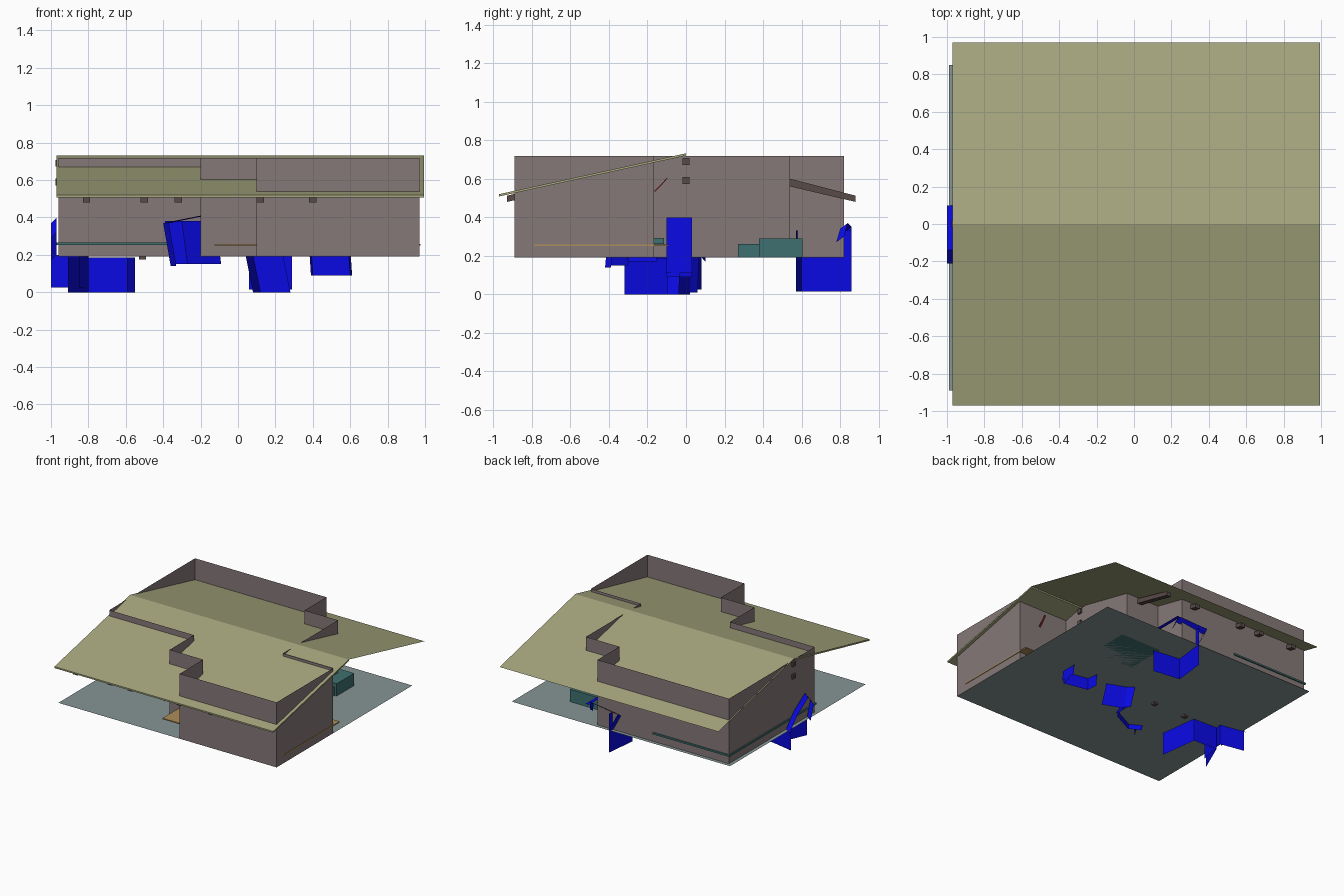
import bpy
from mathutils import Vector

if "Cube" in bpy.data.objects:
    bpy.data.objects.remove(bpy.data.objects["Cube"])


def material(name, rgb):
    m = bpy.data.materials.new(name)
    m.diffuse_color = (*rgb, 1)
    m.use_nodes = True
    m.node_tree.nodes["Principled BSDF"].inputs["Base Color"].default_value = m.diffuse_color
    return m


WALL = material("wall_mauve", (0.24, 0.19, 0.19))
ROOF = material("roof_olive", (0.38, 0.38, 0.21))
FLOOR = material("floor_grey", (0.24, 0.30, 0.30))
BLUE = material("chair_blue", (0.003, 0.003, 0.75))
TEAL = material("sofa_teal", (0.05, 0.16, 0.16))
WOOD = material("wood_orange", (0.42, 0.27, 0.10))
BEAM = material("beam_brown", (0.10, 0.07, 0.065))
RED = material("brace_red", (0.4, 0.02, 0.02))


def add_mesh(name, verts, faces, mat):
    me = bpy.data.meshes.new(name)
    me.from_pydata(verts, [], faces)
    me.materials.append(mat)
    ob = bpy.data.objects.new(name, me)
    bpy.context.collection.objects.link(ob)
    return ob


def box(name, lo, hi, mat):
    (a, b, c), (d, e, f) = lo, hi
    return prism(name, [(b, c), (e, c), (e, f), (b, f)], a, d, mat)


def prism(name, profile, x0, x1, mat):
    """Extrude a (y, z) profile along x."""
    n = len(profile)
    v = [(x, y, z) for x in (x0, x1) for y, z in profile]
    f = [(i, (i + 1) % n, n + (i + 1) % n, n + i) for i in range(n)]
    f += [tuple(reversed(range(n))), tuple(range(n, 2 * n))]
    return add_mesh(name, v, f, mat)


def ribbon(name, pts, z0, z1, mat, closed=False, lean=(0, 0)):
    """Thin upright sheet along an (x, y) path."""
    n = len(pts)
    v = [(x, y, z0) for x, y in pts] + [(x + lean[0], y + lean[1], z1) for x, y in pts]
    f = [(i, (i + 1) % n, n + (i + 1) % n, n + i) for i in range(n if closed else n - 1)]
    return add_mesh(name, v, f, mat)


def strip(name, pts, offset, mat):
    """Narrow sheet along a 3D path, widened by an offset vector."""
    n = len(pts)
    o = Vector(offset)
    v = [Vector(p) for p in pts] + [Vector(p) + o for p in pts]
    return add_mesh(name, v, [(i, i + 1, n + i + 1, n + i) for i in range(n - 1)], mat)


# Ground floor sheet
add_mesh("floor", [(-0.99, -0.89, 0.19), (0.97, -0.89, 0.19), (0.97, 0.85, 0.19), (-0.99, 0.85, 0.19)],
         [(0, 1, 2, 3)], FLOOR)

# Stepped outer walls, rising through the roof
outline = [(0.97, -0.89), (0.97, -0.165), (0.52, -0.165), (0.52, 0.54), (0.22, 0.54), (0.22, 0.82),
           (-0.96, 0.82), (-0.96, -0.28), (-0.2, -0.28), (-0.2, -0.59), (0.1, -0.59), (0.1, -0.89)]
ribbon("outer_walls", outline, 0.19, 0.718, WALL, closed=True)

# Gable roof: thick front slope, sheet back slope
prism("front_roof", [(-0.97, 0.508), (0, 0.72), (0, 0.732), (-0.97, 0.52)], -0.97, 0.995, ROOF)
strip("back_roof", [(-0.97, 0, 0.732), (-0.97, 0.97, 0.51)], (1.965, 0, 0), ROOF)

# Rafters under both slopes
for i, x in enumerate((0.4, 0.12, -0.32, -0.5, -0.81)):
    for side, end in ((-1, 0.93), (1, 0.88)):
        low = 0.48
        prof = [(side * end, low), (side * end, low + 0.032),
                (side * 0.54, 0.60), (0, 0.715), (0, 0.675), (side * 0.54, 0.56)]
        prism(f"rafter_{i}_{'front' if side < 0 else 'back'}", prof, x - 0.02, x + 0.02, BEAM)

# Ridge beam, tie beam and posts
for name, z in (("ridge_beam", 0.69), ("tie_beam", 0.59)):
    box(name, (-0.975, -0.018, z - 0.018), (0.535, 0.018, z + 0.018), BEAM)
for i, x in enumerate((-0.22, -0.51)):
    box(f"post_{i}", (x - 0.018, -0.04, 0.175), (x + 0.018, -0.005, 0.69), BEAM)
strip("wall_brace", [(0.77, -0.165, 0.535), (0.77, -0.13, 0.57), (0.77, -0.10, 0.605)], (0.02, 0.006, 0), RED)

# Raised platforms
box("rear_platform", (-0.97, -0.29, 0.252), (-0.28, 0.83, 0.265), TEAL)
box("deck", (-0.125, -0.79, 0.25), (0.975, -0.09, 0.259), WOOD)

# Seating blocks
box("sofa_back", (0.25, 0.38, 0.19), (0.62, 0.605, 0.29), TEAL)
box("sofa_seat", (0.25, 0.27, 0.19), (0.60, 0.38, 0.26), TEAL)
box("small_seat", (0.45, -0.17, 0.262), (0.56, -0.115, 0.292), TEAL)

# Folded blue chairs passing through the floor
ribbon("left_chair_side", [(-0.55, -0.32), (-0.59, -0.01), (-0.8, 0.0), (-0.91, -0.25)], 0.0, 0.185, BLUE)
ribbon("left_chair_back", [(-0.85, -0.2), (-0.80, 0.04), (-1.0, 0.08)], 0.025, 0.2, BLUE)
strip("left_chair_arch", [(-0.97, 0.1, 0.2), (-0.97, 0.0, 0.31), (-0.97, -0.14, 0.40),
                          (-0.97, -0.21, 0.32), (-0.97, -0.17, 0.20)], (-0.03, 0, -0.03), BLUE)

ribbon("rear_chair_side", [(0.29, 0.57), (0.06, 0.6), (0.09, 0.86)], 0.015, 0.33, BLUE)
strip("rear_chair_arch", [(0.09, 0.86, 0.2), (0.01, 0.86, 0.35), (0.27, 0.84, 0.37), (0.29, 0.82, 0.30)],
      (0, -0.04, -0.03), BLUE)
strip("rear_chair_rail", [(0.27, 0.56, 0.355), (0.27, 0.86, 0.355)], (0.03, 0, 0), BLUE)

ribbon("right_chair", [(0.61, -0.03), (0.60, -0.1), (0.40, -0.06), (0.39, 0.03)], 0.09, 0.40, BLUE, lean=(-0.02, 0))
strip("right_chair_panel", [(0.61, -0.1, 0.11), (0.61, 0.03, 0.11)], (-0.02, 0.0, 0.29), BLUE)
ribbon("middle_chair", [(0.08, -0.1), (0.12, 0.02), (0.28, -0.04)], 0.0, 0.2, BLUE, lean=(-0.04, 0.01))
ribbon("middle_chair_back", [(0.12, 0.02), (0.08, 0.06)], 0.01, 0.22, BLUE, lean=(-0.04, 0.01))

ribbon("front_chair_side", [(-0.36, -0.34), (-0.27, -0.39), (-0.09, -0.3)], 0.15, 0.38, BLUE, lean=(-0.03, 0.02))
strip("front_chair_arm", [(-0.36, -0.42, 0.14), (-0.40, -0.40, 0.37), (-0.2, -0.36, 0.41)],
      (0.03, 0.03, 0.0), BLUE)
strip("front_chair_back", [(-0.08, -0.3, 0.17), (-0.08, -0.15, 0.17)], (-0.05, 0, 0.22), BLUE)
